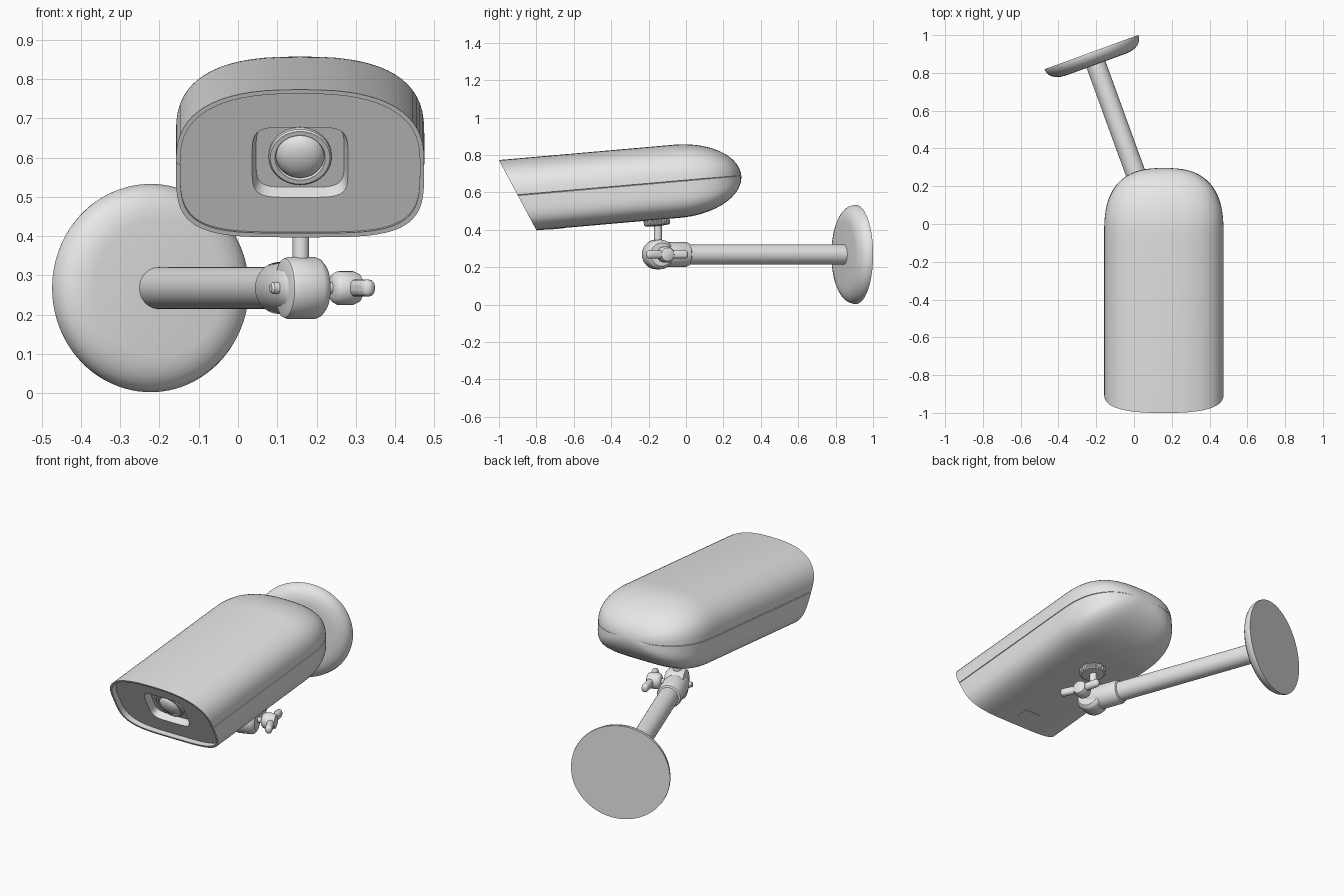
import bpy, bmesh, math
from mathutils import Matrix, Vector

if "Cube" in bpy.data.objects:
    bpy.data.objects.remove(bpy.data.objects["Cube"])

grey = bpy.data.materials.new("light_grey")
grey.use_nodes = True
COLOUR = (0.8, 0.8, 0.8, 1)
grey.diffuse_color = COLOUR
grey.node_tree.nodes["Principled BSDF"].inputs["Base Color"].default_value = COLOUR


def finish(name, bm, matrix=Matrix(), bevel=0):
    """Turn a bmesh into a shaded object."""
    bmesh.ops.recalc_face_normals(bm, faces=bm.faces)
    mesh = bpy.data.meshes.new(name)
    bm.to_mesh(mesh)
    bm.free()
    mesh.transform(matrix)
    mesh.materials.append(grey)
    ob = bpy.data.objects.new(name, mesh)
    bpy.context.collection.objects.link(ob)
    bpy.ops.object.select_all(action="DESELECT")
    ob.select_set(True)
    bpy.context.view_layer.objects.active = ob
    if bevel:
        mod = ob.modifiers.new("Bevel", "BEVEL")
        mod.width, mod.segments = bevel, 3
    bpy.ops.object.shade_smooth_by_angle(angle=math.radians(35))
    return ob


def loft(name, rings, matrix=Matrix(), caps=True):
    """Skin a list of equal-length closed rings."""
    bm = bmesh.new()
    loops = [[bm.verts.new(p) for p in ring] for ring in rings]
    for a, b in zip(loops, loops[1:]):
        for i in range(len(a)):
            j = (i + 1) % len(a)
            bm.faces.new((a[i], a[j], b[j], b[i]))
    if caps:
        bm.faces.new(loops[0])
        bm.faces.new(loops[-1])
    return finish(name, bm, matrix)


def frame(origin, axis):
    """Matrix placing local z along axis, local y as upright as possible."""
    rot = Vector(axis).to_track_quat("Z", "Y").to_matrix().to_4x4()
    return Matrix.Translation(origin) @ rot


def lathe(name, profile, origin, axis, sides=64, ribs=0.0):
    """Revolve (radius, height) points; ribs pulls in every other pair of sides."""
    rings = []
    for r, h in profile:
        ring = []
        for i in range(sides):
            a = 2 * math.pi * i / sides
            rr = max(r, 0.001) * (1 - ribs * (i // 2 % 2))
            ring.append((rr * math.cos(a), rr * math.sin(a), h))
        rings.append(ring)
    return loft(name, rings, frame(origin, axis))


def box(name, size, matrix, bevel):
    bm = bmesh.new()
    bmesh.ops.create_cube(bm, size=1, matrix=Matrix.Diagonal((*size, 1)))
    return finish(name, bm, matrix, bevel)


# --- Camera housing: rounded section lofted along a tilted axis ---
body = Matrix.Translation((0.158, -0.9, 0.585)) @ Matrix.Rotation(math.radians(5), 4, "X")
SLANT = -0.427
STEPS = 32


def section(a, b, n_top, n_bottom, notch=0.0):
    """Superellipse outline with an optional seam groove at mid height."""
    pts = []
    for sign, n in ((1, n_top), (-1, n_bottom)):
        pts.append((sign * (a - notch), 0))
        for i in range(STEPS + 1):
            t = math.pi * i / STEPS
            c, s = math.cos(t), abs(math.sin(t))
            x = math.copysign(abs(c) ** (2 / n), c) * a
            pts.append((sign * x, sign * max(b * s ** (2 / n), 0.0025)))
    return pts


def slanted(pts, dy=0.0, dz=0.0):
    return [(x, SLANT * z + dy, z + dz) for x, z in pts]


outer = section(0.316, 0.196, 2.6, 4, 0.006)
inner = section(0.305, 0.185, 2.6, 4)
window = section(0.122, 0.093, 5, 5)
floor = section(0.112, 0.085, 5, 5)
RECESS = 0.035
START, LENGTH = 0.855, 0.345

rings = [slanted(floor, RECESS + 0.035, 0.015),   # lens recess floor
         slanted(window, RECESS),                 # lens recess edge
         slanted(inner, RECESS),                  # front plate
         slanted(inner), slanted(outer)]          # rim
for k in range(19):                               # straight shell, then domed back
    t = math.sin(math.radians(89) * k / 18)
    sx = (1 - t ** 2.6) ** (1 / 2.6)
    sz = math.sqrt(1 - t * t)
    rings.append([(x * sx, START + LENGTH * t, z * sz) for x, z in outer])
loft("camera_housing", rings, body)

# --- Lens with its ring, facing along the slanted front ---
look = body.to_3x3() @ Vector((0, -1, SLANT)).normalized()
lathe("lens", [(0.080, -0.005), (0.080, 0.010), (0.076, 0.014), (0.064, 0.014),
               (0.061, 0.006), (0.059, 0.012), (0.047, 0.023), (0.030, 0.030),
               (0.014, 0.033), (0, 0.034)],
      body @ Vector((0, RECESS + 0.035, 0.015)), look)

# --- Small cover under the housing ---
box("bottom_cover", (0.10, 0.075, 0.006), body @ Matrix.Translation((0, 0.19, -0.195)), 0.001)

# --- Wall plate and arm, turned away from the camera axis ---
yaw = math.radians(20)
out = Vector((math.sin(yaw), -math.cos(yaw), 0))
side = Vector((math.cos(yaw), math.sin(yaw), 0))
plate = Vector((-0.225, 0.91, 0.268))
joint = Vector((0.160, -0.15, 0.268))
reach = (joint - plate).length
lathe("wall_plate", [(0, 0), (0.264, 0), (0.265, 0.008), (0.258, 0.030), (0.245, 0.046),
                     (0.225, 0.059), (0.200, 0.067), (0.175, 0.070), (0, 0.070)],
      plate, out, 96)
lathe("arm", [(0.053, 0.06), (0.053, reach - 0.1)], plate, out)
lathe("arm_collar", [(0.053, -0.175), (0.062, -0.170), (0.066, -0.160), (0.066, -0.02),
                     (0.062, 0.015), (0.050, 0.040), (0.030, 0.055), (0, 0.060)],
      joint, out)

# --- Pivot barrel, bolt and wing nut ---
lathe("pivot_barrel", [(0, -0.048), (0.066, -0.048), (0.075, -0.044), (0.079, -0.034),
                       (0.079, 0.036), (0.074, 0.048), (0.062, 0.058), (0, 0.058)],
      joint, side)
lathe("pivot_bolt", [(0.010, -0.082), (0.015, -0.076), (0.015, 0.10)], joint, side, 32)
lathe("wing_nut_hub", [(0.024, 0.082), (0.036, 0.088), (0.043, 0.100), (0.043, 0.140),
                       (0.036, 0.156), (0.018, 0.162), (0, 0.163)], joint, side, 48)
hub = joint + side * 0.132
for s in (-1, 1):
    along = (out * s + side * 0.12).normalized()
    centre = hub + along * 0.066
    across = along.cross(Vector((0, 0, 1)))
    turn = Matrix((along, across, (0, 0, 1))).transposed().to_4x4()
    box("wing_nut_wing", (0.105, 0.036, 0.044), Matrix.Translation(centre) @ turn, 0.016)

# --- Stem and knurled lock ring under the housing ---
up = body.to_3x3() @ Vector((0, 0, 1))
lathe("stem", [(0.021, 0.04), (0.021, 0.185)], joint, (0, 0, 1), 32)
lathe("lock_ring", [(0.028, -0.008), (0.064, -0.004), (0.070, 0.002), (0.070, 0.026),
                    (0.064, 0.032), (0.028, 0.034)],
      (0.160, -0.155, 0.428), up, 96, 0.06)
